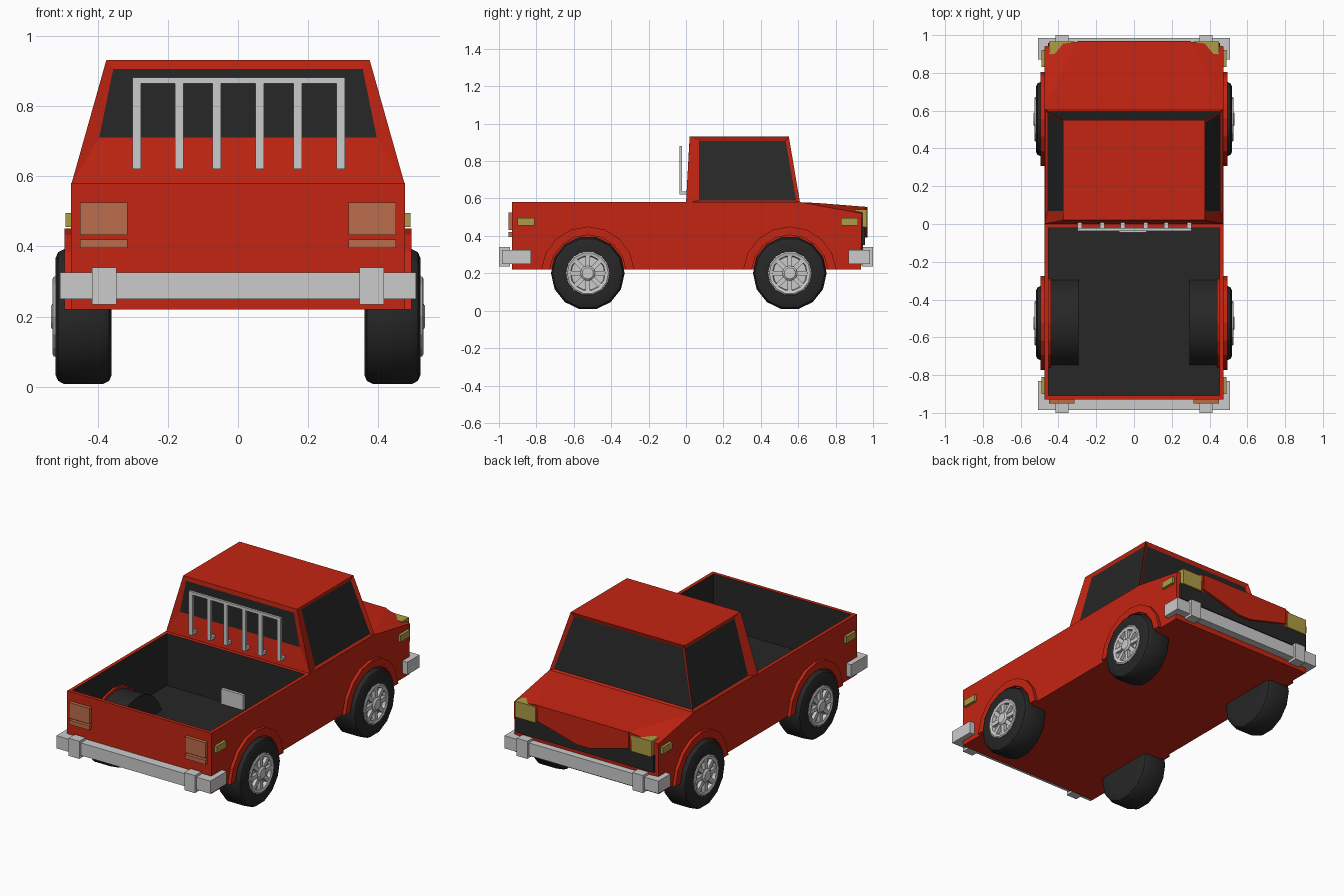
import bpy, bmesh
from math import cos, sin, pi, radians
from mathutils import Matrix, Vector

if "Cube" in bpy.data.objects:
    bpy.data.objects.remove(bpy.data.objects["Cube"])


def material(name, rgb):
    m = bpy.data.materials.new(name)
    m.diffuse_color = (*rgb, 1)
    m.use_nodes = True
    m.node_tree.nodes["Principled BSDF"].inputs["Base Color"].default_value = m.diffuse_color
    return m


RED = material("red_paint", (0.55, 0.018, 0.006))
DARK = material("dark", (0.02, 0.02, 0.02))
AMBER = material("amber_lamp", (0.42, 0.33, 0.06))
TAIL = material("tail_lamp", (0.5, 0.15, 0.07))


def finish(name, bm, *mats):
    bmesh.ops.recalc_face_normals(bm, faces=bm.faces[:])
    me = bpy.data.meshes.new(name)
    bm.to_mesh(me)
    bm.free()
    for m in mats:
        if m:
            me.materials.append(m)
    ob = bpy.data.objects.new(name, me)
    bpy.context.collection.objects.link(ob)
    return ob


def smooth(ob, angle=35):
    bpy.ops.object.select_all(action='DESELECT')
    ob.select_set(True)
    bpy.context.view_layer.objects.active = ob
    bpy.ops.object.shade_smooth_by_angle(angle=radians(angle))


def add_box(bm, x, y, z):
    vs = bmesh.ops.create_cube(bm, size=1)["verts"]
    for v in vs:
        v.co = Vector([(a[0] + a[1]) / 2 + c * (a[1] - a[0]) for a, c in zip((x, y, z), v.co)])
    return vs


def box(name, x, y, z, mat=None):
    bm = bmesh.new()
    add_box(bm, x, y, z)
    return finish(name, bm, mat)


def prism(name, pts, depth, mat=None):
    """Extrude a closed outline of 3D points along a vector."""
    bm = bmesh.new()
    f = bm.faces.new([bm.verts.new(p) for p in pts])
    r = bmesh.ops.extrude_face_region(bm, geom=[f], use_keep_orig=True)
    for v in r["geom"]:
        if isinstance(v, bmesh.types.BMVert):
            v.co += Vector(depth)
    return finish(name, bm, mat)


def lathe(name, profile, s, y, z, n, mat=None):
    """Revolve (x, radius) points around a wheel axle."""
    bm = bmesh.new()
    rings = [[bm.verts.new((s * x, y + r * cos(2 * pi * i / n), z + r * sin(2 * pi * i / n)))
              for i in range(n)] for x, r in profile]
    for a, b in zip(rings, rings[1:]):
        for i in range(n):
            j = (i + 1) % n
            bm.faces.new((a[i], a[j], b[j], b[i]))
    bm.faces.new(rings[0])
    bm.faces.new(rings[-1])
    return finish(name, bm, mat)


def arc(r, y, z, n, a0=0, a1=pi):
    return [(y + r * cos(a0 + (a1 - a0) * i / n), z + r * sin(a0 + (a1 - a0) * i / n)) for i in range(n + 1)]


# cargo bed: box with a sunken dark interior
bm = bmesh.new()
add_box(bm, (-.475, .475), (-.93, 0), (.22, .58))
bm.normal_update()
top = max(bm.faces, key=lambda f: f.calc_center_median().z)
bmesh.ops.inset_region(bm, faces=[top], thickness=.03)
walls = bmesh.ops.extrude_face_region(bm, geom=[top])["geom"]
bmesh.ops.delete(bm, geom=[top], context='FACES_ONLY')
for g in walls:
    if isinstance(g, bmesh.types.BMVert):
        g.co.z = .27
for f in bm.faces:
    c = f.calc_center_median()
    if abs(c.x) < .46 and -.91 < c.y < -.02 and c.z < .56 and c.z > .25:
        f.material_index = 1
finish("cargo_bed", bm, RED, DARK)

# front body with a faceted bonnet
bm = bmesh.new()
half = [(.475, 0, .22), (.475, 0, .58), (.475, .61, .58), (.475, .935, .22),
        (.475, .94, .52), (.43, .7, .576), (.3, .965, .555)]
for s in (-1, 1):
    for x, y, z in half:
        bm.verts.new((s * x, y, z))
bmesh.ops.convex_hull(bm, input=bm.verts[:])
bmesh.ops.dissolve_limit(bm, angle_limit=.01, verts=bm.verts[:], edges=bm.edges[:])
finish("front_body", bm, RED)

# tapered cab with recessed windows
bm = bmesh.new()
for v in add_box(bm, (-.475, .475), (0, .61), (.575, .93)):
    if v.co.z > .9:
        v.co.x *= .375 / .475
        v.co.y = .02 if v.co.y < .3 else .55
bm.normal_update()
panes = [f for f in bm.faces if abs(f.normal.z) < .7]
bmesh.ops.inset_individual(bm, faces=panes, thickness=.027, depth=-.012)
for f in panes:
    f.material_index = 1
    c = f.calc_center_median()
    for v in f.verts:
        if abs(c.x) > .2 and v.co.y < .2:
            v.co.y = .07
        elif c.y < .1 and abs(c.x) < .1:
            t = .71 if v.co.z < .75 else .905
            v.co = ((.395 if t < .8 else .355) * (1 if v.co.x > 0 else -1), .018, t)
finish("cab", bm, RED, DARK)

# grille and bonnet nose
box("grille", (-.455, .455), (.9, .957), (.35, .45), DARK)
nose = [(-.3, .555), (.3, .555), (.3, .46), (.04, .39), (-.04, .39), (-.3, .46)]
prism("bonnet_nose", [(x, .93, z) for x, z in nose], (0, .04, 0), RED)

# protective bars behind the rear window
bm = bmesh.new()
for x in (-.288, -.167, -.06, .062, .17, .293):
    add_box(bm, (x - .012, x + .012), (-.036, -.022), (.62, .88))
    add_box(bm, (x - .012, x + .012), (-.036, .01), (.62, .637))
add_box(bm, (-.3, .305), (-.036, -.022), (.863, .88))
finish("window_guard", bm)

# small plate on the bed wall
box("bed_plate", (-.08, .065), (-.045, -.028), (.27, .36))

# bumpers: bar, wrapped ends and upright blocks
for name, e, wrap in (("rear_bumper", -1, .83), ("front_bumper", 1, .87)):
    bm = bmesh.new()

    def yr(a, b):
        return tuple(sorted((e * a, e * b)))
    add_box(bm, (-.507, .507), yr(.93, .985), (.25, .325))
    for s in (-1, 1):
        add_box(bm, tuple(sorted((s * .47, s * .507))), yr(wrap, .985), (.25, .325))
        add_box(bm, tuple(sorted((s * .346, s * .416))), yr(.94, 1), (.235, .34))
    finish(name, bm)

for s, side in ((-1, "left"), (1, "right")):
    lx = tuple(sorted((s * .315, s * .45)))
    mx = tuple(sorted((s * .46, s * .491)))
    # lamps
    box(f"{side}_headlight", lx, (.9, .967), (.445, .54), AMBER)
    box(f"{side}_tail_light", lx, (-.95, -.92), (.432, .525), TAIL)
    box(f"{side}_lower_tail_light", lx, (-.95, -.92), (.395, .42), TAIL)
    box(f"{side}_rear_marker", mx, (-.9, -.81), (.455, .495), AMBER)
    box(f"{side}_front_marker", mx, (.83, .92), (.455, .495), AMBER)
    # wheel housing inside the bed
    hump = arc(.235, -.522, .2, 10, .3, pi - .3)
    smooth(prism(f"{side}_bed_hump", [(s * .295, y, z) for y, z in hump], (s * .155, 0, 0), DARK))

    for end, wy in (("rear", -.525), ("front", .555)):
        tag = f"{end}_{side}"
        # arch flare
        ring = arc(.25, wy, .2, 8, .08, pi - .08) + arc(.205, wy, .2, 8, pi - .1, .1)
        prism(f"{tag}_arch", [(s * .44, y, z) for y, z in ring], (s * .054, 0, 0), RED)
        # tyre
        tyre = [(.36, .13), (.36, .172), (.367, .188), (.385, .197), (.495, .197),
                (.512, .188), (.519, .172), (.519, .118), (.5, .112)]
        smooth(lathe(f"{tag}_tyre", tyre, s, wy, .2, 14, DARK))
        # rim dish and hub cap
        dish = [(.48, .09), (.48, .117), (.524, .117), (.528, .11), (.524, .094), (.504, .09)]
        lathe(f"{tag}_rim", dish, s, wy, .2, 14)
        lathe(f"{tag}_hub", [(.5, .04), (.525, .04), (.533, .03)], s, wy, .2, 12)
        # spokes
        bm = bmesh.new()
        for k in range(8):
            vs = add_box(bm, tuple(sorted((s * .5, s * .523))), (.025, .1), (-.012, .012))
            bmesh.ops.transform(bm, verts=vs, matrix=Matrix.Translation((0, wy, .2))
                                @ Matrix.Rotation(k * pi / 4, 4, 'X'))
        finish(f"{tag}_spokes", bm)
